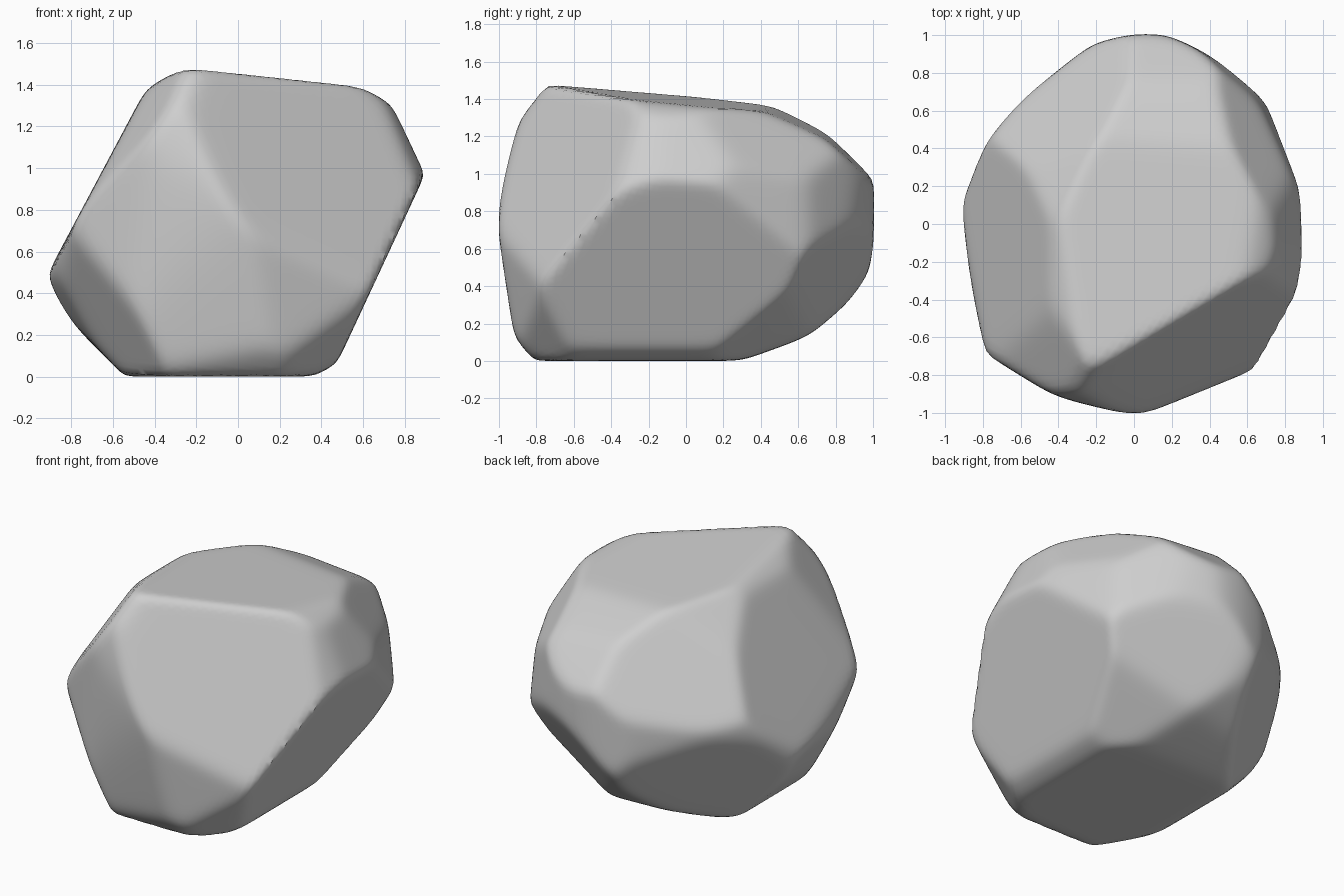
import bpy
import bmesh
from math import radians, cos, sin
from mathutils import Vector

cube = bpy.data.objects.get("Cube")
if cube:
    bpy.data.objects.remove(cube, do_unlink=True)

CENTRE = Vector((0, 0, 0.7))
SHARPNESS = 65

# Worn facets of the boulder: heading, tilt (degrees), distance from the centre
FACETS = {
    # Top and bottom
    "base": (0, -90, 0.70),
    "crown": (60, 84, 0.695),
    "crown_back": (80, 65, 0.785),
    "crown_left": (0, 60, 0.895),
    # Right side
    "right_slope": (180, 28, 0.71),
    "right_crest": (180, 58, 0.81),
    "right_front_crest": (202, 34, 0.86),
    "right_rim": (190, 0, 0.905),
    "right_back_rim": (160, 0, 0.895),
    "right_undercut": (187, -28, 0.90),
    "right_foot": (180, -45, 0.88),
    "right_front_undercut": (210, -25, 0.94),
    # Front
    "front_right_face": (238, 0, 1.0),
    "front_face": (255, -2, 0.985),
    "front_lower": (262, -10, 0.985),
    "front_brow": (262, 12, 1.03),
    "front_crest": (265, 40, 1.085),
    "front_foot": (270, -42, 1.07),
    "front_left_face": (-57, 24, 0.80),
    "front_left_lower": (-70, -5, 0.97),
    "front_left_foot": (-45, -35, 1.0),
    # Left side
    "left_shoulder": (-20, 25, 0.94),
    "left_upper": (4, 25, 0.92),
    "left_undercut": (0, -25, 0.70),
    "left_foot": (0, -60, 0.79),
    "left_rim": (25, 5, 0.895),
    "left_back_shoulder": (30, 35, 0.895),
    "left_back_face": (48, 5, 0.945),
    # Back
    "back_left_face": (65, 0, 0.985),
    "back_face": (88, 0, 1.01),
    "back_upper": (85, 45, 0.90),
    "back_left_undercut": (62, -30, 0.835),
    "back_left_foot": (45, -50, 0.78),
    "back_undercut": (90, -35, 0.94),
    "back_lower": (95, -52, 0.85),
    "back_foot": (90, -70, 0.76),
    "back_right_slope": (135, 35, 0.755),
    "back_right_crest": (149, 46, 0.76),
    "back_right_rim": (105, 0, 0.98),
    "back_right_face": (128, 0, 0.89),
    "back_right_corner": (142, 0, 0.885),
    "back_right_undercut": (137, -25, 0.81),
}


def facet_vector(heading, tilt, distance):
    """Facet normal divided by its distance from the centre."""
    h, t = radians(heading), radians(tilt)
    return Vector((cos(t) * cos(h), cos(t) * sin(h), sin(t))) / distance


# Boulder body: a ball trimmed by every facet, with softly worn edges
planes = [facet_vector(*facet) for facet in FACETS.values()]
bm = bmesh.new()
bmesh.ops.create_icosphere(bm, subdivisions=6, radius=1)
for v in bm.verts:
    direction = v.co.normalized()
    total = sum(max(direction.dot(p), 0) ** SHARPNESS for p in planes)
    v.co = CENTRE + direction * total ** (-1 / SHARPNESS)

mesh = bpy.data.meshes.new("boulder")
bm.to_mesh(mesh)
bm.free()
boulder = bpy.data.objects.new("boulder", mesh)
bpy.context.collection.objects.link(boulder)

# Plain stone colour
stone = bpy.data.materials.new("stone_grey")
stone.use_nodes = True
colour = (0.62, 0.62, 0.62, 1)
stone.diffuse_color = colour
shader = next(n for n in stone.node_tree.nodes if n.type == "BSDF_PRINCIPLED")
shader.inputs["Base Color"].default_value = colour
mesh.materials.append(stone)

bpy.context.view_layer.objects.active = boulder
boulder.select_set(True)
bpy.ops.object.shade_smooth_by_angle(angle=radians(40))
